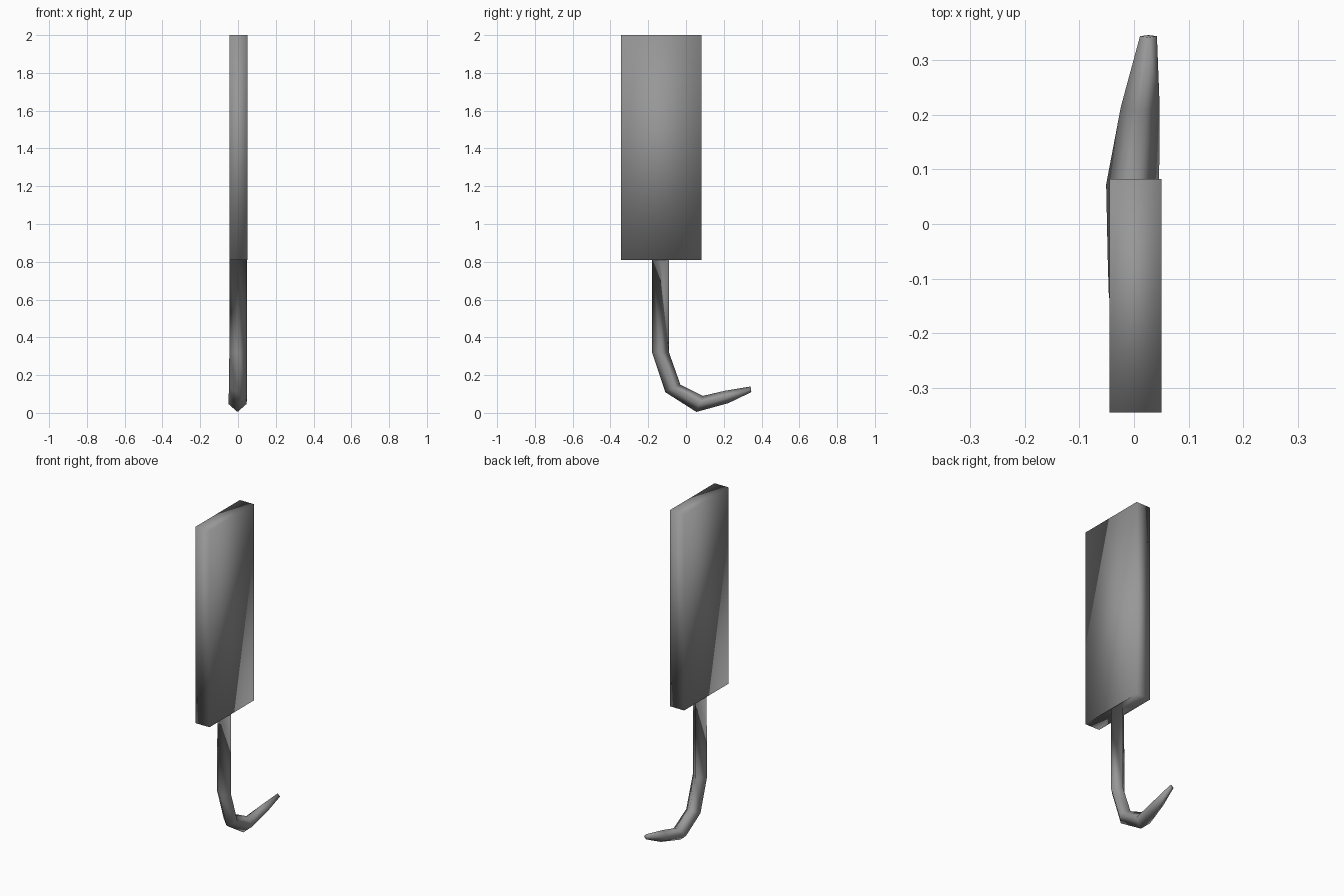
import bpy, bmesh

if "Cube" in bpy.data.objects:
    bpy.data.objects.remove(bpy.data.objects["Cube"])

grey = bpy.data.materials.new("dark_grey")
grey.diffuse_color = (0.31, 0.31, 0.31, 1)
grey.use_nodes = True
grey.node_tree.nodes["Principled BSDF"].inputs["Base Color"].default_value = grey.diffuse_color

bm = bmesh.new()

# Handle: flat block without its underside
x0, x1, y0, y1 = -0.045, 0.05, -0.345, 0.082
corners = [(x0, y0), (x1, y0), (x1, y1), (x0, y1)]
low = [bm.verts.new((x, y, 0.81)) for x, y in corners]
top = [bm.verts.new((x, y, 2.0)) for x, y in corners]
bm.faces.new(top)
for i in range(4):
    j = (i + 1) % 4
    bm.faces.new((low[i], low[j], top[j], top[i]))

# Hook: diamond section swept along a bent path
# each ring: outer (y, z), inner (y, z), left x, right x
rings = [
    ((-0.18, 0.82), (-0.09, 0.82), -0.044, 0.047),
    ((-0.18, 0.32), (-0.09, 0.32), -0.046, 0.048),
    ((-0.11, 0.11), (-0.03, 0.15), -0.048, 0.047),
    ((0.055, 0.005), (0.09, 0.09), -0.051, 0.046),
    ((0.225, 0.052), (0.205, 0.117), -0.024, 0.047),
    ((0.346, 0.11), (0.342, 0.14), 0.011, 0.042),
]
loops = []
for (oy, oz), (iy, iz), left, right in rings:
    cx, cy, cz = (left + right) / 2, (oy + iy) / 2, (oz + iz) / 2
    pts = [(cx, oy, oz), (right, cy, cz), (cx, iy, iz), (left, cy, cz)]
    loops.append([bm.verts.new(p) for p in pts])
for a, b in zip(loops, loops[1:]):
    for i in range(4):
        j = (i + 1) % 4
        bm.faces.new((a[i], a[j], b[j], b[i]))
bm.faces.new(loops[-1])

# Underside: join the handle's lower edge to the top of the hook
ring = loops[0]
for i in range(4):
    j = (i + 1) % 4
    bm.faces.new((low[i], low[j], ring[i]))
    bm.faces.new((low[j], ring[j], ring[i]))

bmesh.ops.recalc_face_normals(bm, faces=bm.faces)
for f in bm.faces:
    f.smooth = True
mesh = bpy.data.meshes.new("handle_with_hook")
bm.to_mesh(mesh)
bm.free()
mesh.materials.append(grey)
obj = bpy.data.objects.new("handle_with_hook", mesh)
bpy.context.collection.objects.link(obj)
